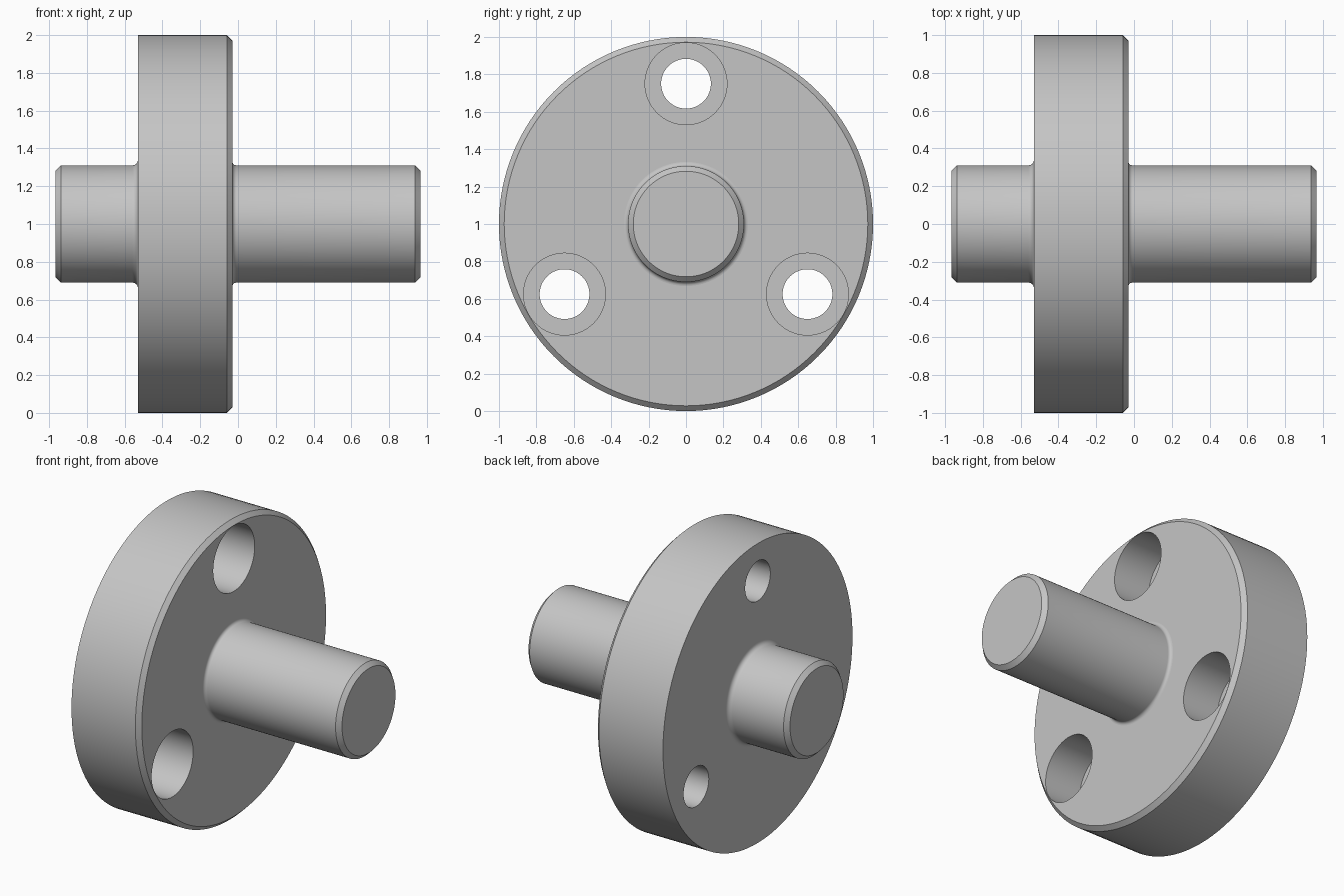
import bpy, bmesh, math

if "Cube" in bpy.data.objects:
    bpy.data.objects.remove(bpy.data.objects["Cube"], do_unlink=True)

CENTRE_Z = 1.0
X_BACK, X_FRONT = -0.53, -0.03      # flange faces
R_FLANGE, R_SHAFT = 1.0, 0.31
X_END, CHAMFER = 0.966, 0.028
R_BOLT_CIRCLE, R_HOLE, R_BORE, BORE_DEPTH = 0.75, 0.133, 0.219, 0.27

steel = bpy.data.materials.new("grey steel")
steel.use_nodes = True
GREY = (0.56, 0.56, 0.56, 1)
steel.diffuse_color = GREY
steel.node_tree.nodes["Principled BSDF"].inputs["Base Color"].default_value = GREY


def lathe(bm, profile, cy=0.0, cz=CENTRE_Z, segments=128):
    """Turn (x, radius) points around an axis parallel to x, capping both ends."""
    rings = []
    for x, r in profile:
        rings.append([bm.verts.new((x, cy + r * math.cos(a), cz + r * math.sin(a)))
                      for a in (2 * math.pi * i / segments for i in range(segments))])
    for r0, r1 in zip(rings, rings[1:]):
        for i in range(segments):
            j = (i + 1) % segments
            bm.faces.new((r0[i], r0[j], r1[j], r1[i]))
    bm.faces.new(rings[0])
    bm.faces.new(rings[-1])


def make_object(name, bm):
    bmesh.ops.recalc_face_normals(bm, faces=bm.faces)
    mesh = bpy.data.meshes.new(name)
    bm.to_mesh(mesh)
    bm.free()
    mesh.materials.append(steel)
    obj = bpy.data.objects.new(name, mesh)
    bpy.context.collection.objects.link(obj)
    return obj


def smooth(obj):
    bpy.ops.object.select_all(action='DESELECT')
    obj.select_set(True)
    bpy.context.view_layer.objects.active = obj
    bpy.ops.object.shade_smooth_by_angle(angle=math.radians(30))


def fillet(face_x, side, size, steps=6):
    """Concave arc from the shaft surface out to a flange face."""
    return [(face_x + side * size * (1 - math.sin(a)), R_SHAFT + size * (1 - math.cos(a)))
            for a in (math.pi / 2 * i / steps for i in range(steps + 1))]


# Flange disc, chamfered on its front edge
bm = bmesh.new()
lathe(bm, [(X_BACK, R_FLANGE), (X_FRONT - CHAMFER, R_FLANGE),
           (X_FRONT, R_FLANGE - CHAMFER)])
flange = make_object("flange", bm)

# Three counterbored bolt holes
bm = bmesh.new()
step_x = X_FRONT - BORE_DEPTH
for k in range(3):
    a = math.pi / 2 + k * 2 * math.pi / 3
    lathe(bm, [(X_BACK - 0.1, R_HOLE), (step_x, R_HOLE), (step_x, R_BORE),
               (X_FRONT + 0.1, R_BORE)],
          R_BOLT_CIRCLE * math.cos(a), CENTRE_Z + R_BOLT_CIRCLE * math.sin(a), 64)
cutter = make_object("bolt_hole_cutter", bm)
cutter.hide_render = True
cut = flange.modifiers.new("bolt holes", 'BOOLEAN')
cut.operation = 'DIFFERENCE'
cut.solver = 'EXACT'
cut.object = cutter
bpy.context.view_layer.objects.active = flange
flange.select_set(True)
bpy.ops.object.modifier_apply(modifier=cut.name)
bpy.data.objects.remove(cutter, do_unlink=True)
smooth(flange)

# Shaft through the flange, with chamfered ends and filleted roots
bm = bmesh.new()
tip = R_SHAFT - CHAMFER
lathe(bm, [(-X_END, tip), (-X_END + CHAMFER, R_SHAFT)]
      + fillet(X_BACK, -1, 0.03)
      + fillet(X_FRONT, 1, 0.022)[::-1]
      + [(X_END - CHAMFER, R_SHAFT), (X_END, tip)])
shaft = make_object("shaft", bm)
smooth(shaft)
